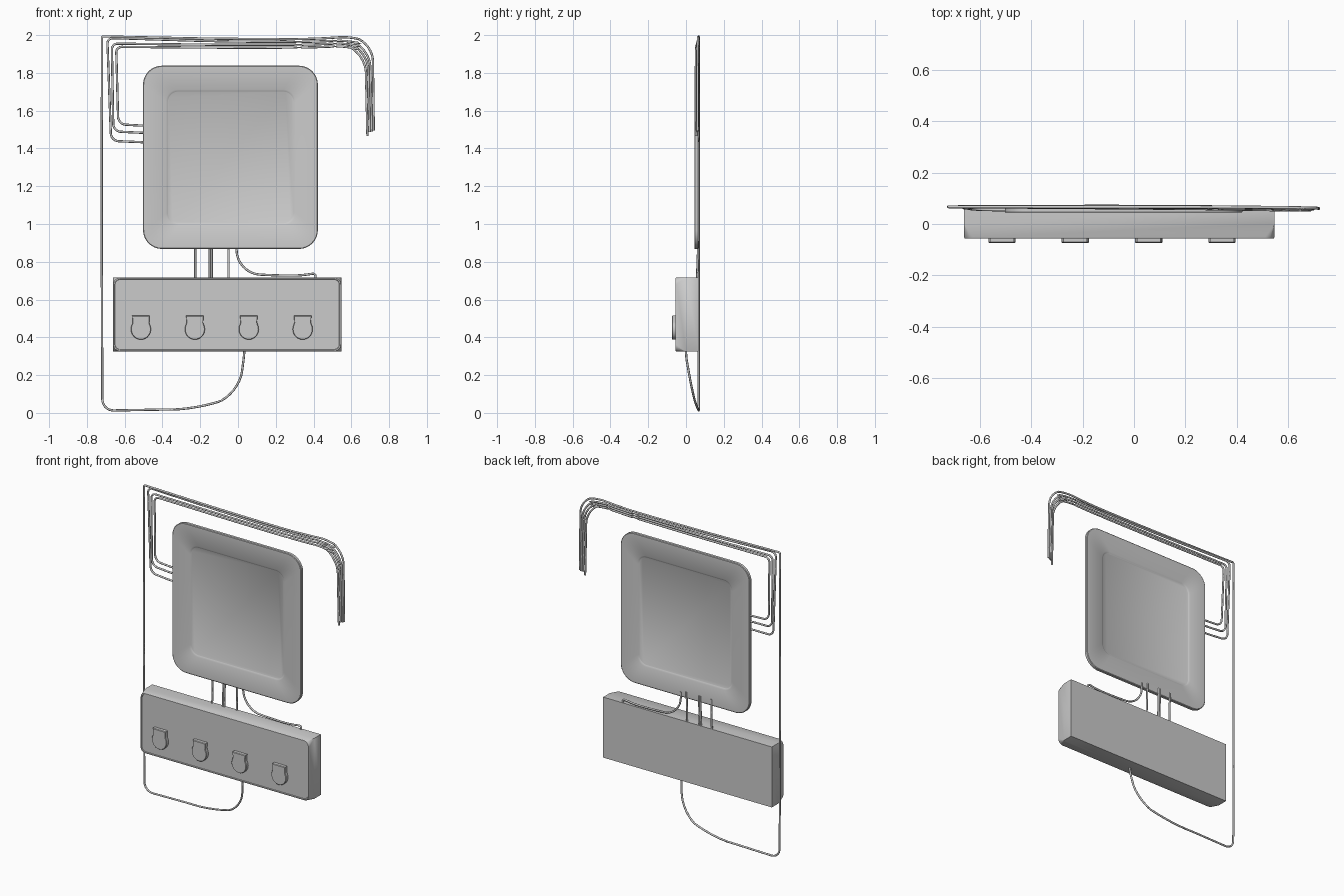
import bpy, bmesh, math
from mathutils import Vector

if "Cube" in bpy.data.objects:
    bpy.data.objects.remove(bpy.data.objects["Cube"])


def rounded_rect(x0, x1, z0, z1, r, y, n=8):
    pts = []
    for cx, cz, a in ((x1 - r, z1 - r, 0), (x0 + r, z1 - r, 90), (x0 + r, z0 + r, 180), (x1 - r, z0 + r, 270)):
        for i in range(n + 1):
            t = math.radians(a + 90 * i / n)
            pts.append((cx + r * math.cos(t), y, cz + r * math.sin(t)))
    return pts


def loft(name, loops, smooth=True):
    """Skin a stack of equal-length loops and cap both ends."""
    bm = bmesh.new()
    rings = [[bm.verts.new(p) for p in l] for l in loops]
    for a, b in zip(rings, rings[1:]):
        for i in range(len(a)):
            j = (i + 1) % len(a)
            bm.faces.new((a[i], a[j], b[j], b[i]))
    bm.faces.new(rings[0])
    bm.faces.new(rings[-1])
    bmesh.ops.remove_doubles(bm, verts=bm.verts, dist=1e-5)
    bmesh.ops.recalc_face_normals(bm, faces=bm.faces)
    me = bpy.data.meshes.new(name)
    bm.to_mesh(me)
    bm.free()
    ob = bpy.data.objects.new(name, me)
    bpy.context.collection.objects.link(ob)
    if smooth:
        select(ob)
        bpy.ops.object.shade_smooth_by_angle(angle=math.radians(30))
    return ob


def select(ob):
    bpy.ops.object.select_all(action='DESELECT')
    ob.select_set(True)
    bpy.context.view_layer.objects.active = ob


def cable(name, pts, radius=0.006):
    """Tube along points (x, y, z, bend radius)."""
    path = []
    for i, (x, y, z, r) in enumerate(pts):
        p = Vector((x, y, z))
        if r == 0 or i in (0, len(pts) - 1):
            path.append(p)
            continue
        a, b = Vector(pts[i - 1][:3]), Vector(pts[i + 1][:3])
        s = p + (a - p).normalized() * r
        e = p + (b - p).normalized() * r
        m = 8
        k = 0.707
        for j in range(m + 1):
            t = j / m
            w = ((1 - t) ** 2, 2 * k * t * (1 - t), t * t)
            path.append((s * w[0] + p * w[1] + e * w[2]) / sum(w))
    cu = bpy.data.curves.new(name, 'CURVE')
    cu.dimensions = '3D'
    cu.bevel_depth = radius
    cu.bevel_resolution = 2
    cu.use_fill_caps = True
    sp = cu.splines.new('POLY')
    sp.points.add(len(path) - 1)
    for q, p in zip(sp.points, path):
        q.co = (*p, 1)
    ob = bpy.data.objects.new(name, cu)
    bpy.context.collection.objects.link(ob)
    select(ob)
    bpy.ops.object.convert(target='MESH')
    bpy.ops.object.shade_smooth_by_angle(angle=math.radians(50))


# Wall plate with a shallow sunken panel on both faces
def plate_ring(d, y):
    return rounded_rect(-0.503 + d, 0.423 - d, 0.868 + d, 1.838 - d, 0.10 - d, y)


def panel_ring(d, y):
    return rounded_rect(-0.382 + d, 0.305 - d, 0.993 + d, 1.712 - d, 0.065 - d, y)


loft("wall_plate", [
    panel_ring(0.012, 0.050), panel_ring(0.010, 0.049), panel_ring(0, 0.044),
    plate_ring(0.004, 0.044), plate_ring(0, 0.047),
    plate_ring(0, 0.063), plate_ring(0.004, 0.066),
    panel_ring(0, 0.066), panel_ring(0.010, 0.061), panel_ring(0.012, 0.060)])

# Socket box: square at the back, corners cut away towards the front
X0, X1, Z0, Z1 = -0.662, 0.547, 0.325, 0.717
loft("socket_box", [
    rounded_rect(X0, X1, Z0, Z1, 0.00002, 0.067),
    rounded_rect(X0, X1, Z0, Z1, 0.00002, 0.0),
    rounded_rect(X0, X1, Z0, Z1, 0.036, -0.050),
    rounded_rect(X0 + 0.003, X1 - 0.003, Z0 + 0.003, Z1 - 0.003, 0.034, -0.056),
    rounded_rect(X0 + 0.009, X1 - 0.009, Z0 + 0.009, Z1 - 0.009, 0.03, -0.056),
    rounded_rect(X0 + 0.011, X1 - 0.011, Z0 + 0.011, Z1 - 0.011, 0.028, -0.052)])


# Hinged socket covers
def cover_ring(cx, y, s=1.0):
    cz, r = 0.443, 0.053
    prof = [(-0.046, 0.072), (-0.044, 0.036)]
    for i in range(25):
        t = math.radians(150 + 240 * i / 24)
        prof.append((r * math.cos(t), r * 1.04 * math.sin(t)))
    prof += [(0.044, 0.036), (0.046, 0.072)]
    return [(cx + s * x, y, cz + s * z) for x, z in prof]


for i in range(4):
    cx = -0.514 + 0.2855 * i
    loft(f"socket_cover_{i + 1}", [cover_ring(cx, -0.045), cover_ring(cx, -0.071),
                                   cover_ring(cx, -0.074, 0.95)])

# Supply cable: box underside, up the left edge, over the top, down the right
cable("supply_cable", [
    (0.035, 0.0, 0.36, 0), (0.032, 0.0, 0.30, 0.03), (0.005, 0.035, 0.10, 0.12),
    (-0.21, 0.062, 0.016, 0.15), (-0.38, 0.066, 0.018, 0.05), (-0.718, 0.067, 0.012, 0.06),
    (-0.722, 0.067, 1.0, 0.1), (-0.720, 0.067, 1.993, 0.008), (0.0, 0.066, 1.978, 0.3),
    (0.40, 0.066, 1.979, 0.1), (0.60, 0.064, 1.993, 0.06), (0.713, 0.062, 1.955, 0.09),
    (0.719, 0.06, 1.495, 0)])

# Three cables leaving the plate side and sharing the top run
for i, (zs, xl, xt, zt, xe, ze) in enumerate((
        (1.52, -0.634, -0.645, 1.938, 0.685, 1.465),
        (1.482, -0.66, -0.668, 1.955, 0.697, 1.488),
        (1.432, -0.672, -0.692, 1.985, 0.708, 1.49))):
    y = 0.054 + 0.004 * i
    zm = 1.932 + 0.015 * i
    cable(f"plate_cable_{i + 1}", [
        (-0.47, 0.055, zs, 0), (-0.53, 0.055, zs + 0.002, 0.02), (xl, y + 0.004, zs + 0.008, 0.04),
        (xt, 0.067, zt, 0.03), (0.05, y + 0.008, zm, 0.3), (0.42, y + 0.004, zm + 0.003, 0.1),
        (0.58, y, zm + 0.012, 0.07), (xe - 0.01, y, zm - 0.02, 0.11), (xe, y, ze, 0)])

# Drop cables between plate and box
for i, (x, r) in enumerate(((-0.226, 0.006), (-0.149, 0.006), (-0.139, 0.006), (-0.05, 0.006))):
    cable(f"drop_cable_{i + 1}", [(x, 0.064, 0.91, 0), (x, 0.064, 0.87, 0.02),
                                  (x, 0.058, 0.70, 0)], r)
cable("side_drop_cable", [
    (-0.008, 0.064, 0.90, 0), (-0.006, 0.062, 0.74, 0.12), (0.20, 0.06, 0.727, 0.08),
    (0.33, 0.06, 0.727, 0.04), (0.41, 0.06, 0.739, 0.015), (0.41, 0.06, 0.70, 0)])
